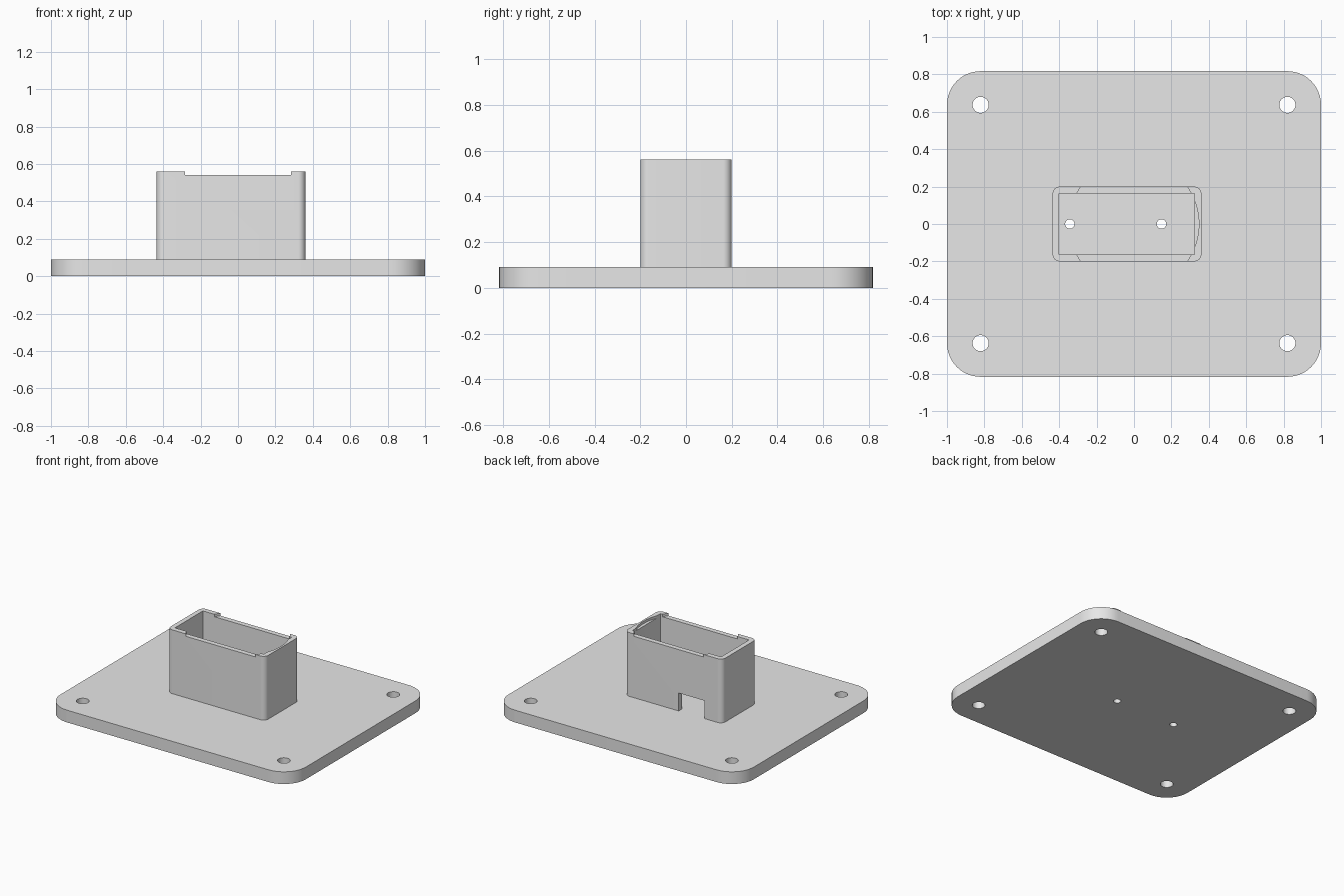
import bpy, bmesh, math

cube = bpy.data.objects.get("Cube")
if cube:
    bpy.data.objects.remove(cube, do_unlink=True)

grey = bpy.data.materials.new("light_grey")
grey.use_nodes = True
colour = (0.8, 0.8, 0.8, 1)
grey.diffuse_color = colour
grey.node_tree.nodes["Principled BSDF"].inputs["Base Color"].default_value = colour


def prism(name, points, z0, z1):
    """Extrude a closed outline from z0 up to z1."""
    bm = bmesh.new()
    face = bm.faces.new([bm.verts.new((x, y, z0)) for x, y in points])
    top = bmesh.ops.extrude_face_region(bm, geom=[face])["geom"]
    for v in top:
        if isinstance(v, bmesh.types.BMVert):
            v.co.z = z1
    bmesh.ops.recalc_face_normals(bm, faces=bm.faces)
    mesh = bpy.data.meshes.new(name)
    bm.to_mesh(mesh)
    bm.free()
    mesh.materials.append(grey)
    obj = bpy.data.objects.new(name, mesh)
    bpy.context.collection.objects.link(obj)
    return obj


def rectangle(x0, x1, y0, y1):
    return [(x0, y0), (x1, y0), (x1, y1), (x0, y1)]


def rounded(x0, x1, y0, y1, r, steps=12):
    centres = [(x1 - r, y1 - r), (x0 + r, y1 - r), (x0 + r, y0 + r), (x1 - r, y0 + r)]
    return [(cx + r * math.cos(a), cy + r * math.sin(a))
            for q, (cx, cy) in enumerate(centres)
            for a in [(q + i / steps) * math.pi / 2 for i in range(steps + 1)]]


def circle(cx, cy, r, steps=32):
    return [(cx + r * math.cos(2 * math.pi * i / steps),
             cy + r * math.sin(2 * math.pi * i / steps)) for i in range(steps)]


def cut(obj, cutters):
    """Subtract the cutters, bake the result and remove the cutters."""
    for c in cutters:
        c.hide_render = True
        mod = obj.modifiers.new("cut", "BOOLEAN")
        mod.operation, mod.solver, mod.object = "DIFFERENCE", "EXACT", c
    graph = bpy.context.evaluated_depsgraph_get()
    baked = bpy.data.meshes.new_from_object(obj.evaluated_get(graph))
    obj.modifiers.clear()
    obj.data = baked
    for c in cutters:
        bpy.data.objects.remove(c, do_unlink=True)


def smooth(obj):
    bpy.ops.object.select_all(action="DESELECT")
    obj.select_set(True)
    bpy.context.view_layer.objects.active = obj
    bpy.ops.object.shade_smooth_by_angle(angle=math.radians(30))


# Base plate with four corner holes and two small holes in the socket floor
plate = prism("base_plate", rounded(-1, 1, -0.817, 0.817, 0.18), 0, 0.09)
holes = [(sx * 0.82, sy * 0.637, 0.043) for sx in (-1, 1) for sy in (-1, 1)]
holes += [(-0.343, 0, 0.025), (0.147, 0, 0.025)]
cut(plate, [prism("hole_cutter", circle(*h), -0.1, 0.2) for h in holes])

# Open box with a square cavity, a round recess in the rim and a back window
box = prism("socket_box", rounded(-0.435, 0.36, -0.2, 0.2, 0.038), 0.08, 0.56)
cut(box, [
    prism("cavity_cutter", rectangle(-0.4, 0.324, -0.163, 0.163), 0, 0.7),
    prism("rim_cutter", circle(0, 0, 0.347, 96), 0.542, 0.7),
    prism("window_cutter", rectangle(-0.29, -0.08, 0.1, 0.3), 0.05, 0.222),
])

for part in (plate, box):
    smooth(part)
